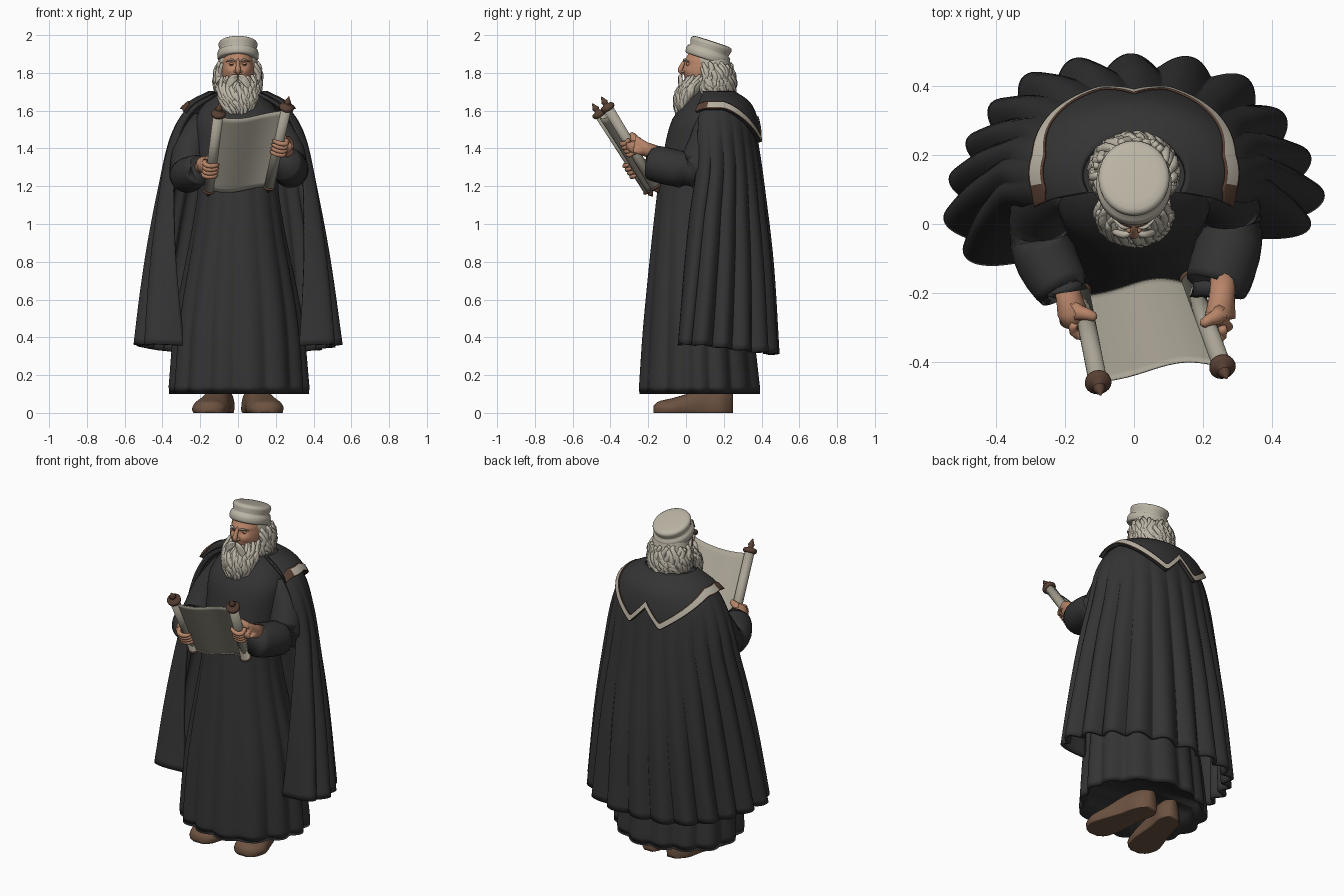
import bpy, bmesh, math, random
from mathutils import Vector as V

if "Cube" in bpy.data.objects:
    bpy.data.objects.remove(bpy.data.objects["Cube"])
random.seed(4)
sin, cos, pi, rad = math.sin, math.cos, math.pi, math.radians

def mat(name, r, g, b):
    m = bpy.data.materials.new(name)
    m.diffuse_color = (r, g, b, 1)
    m.use_nodes = True
    m.node_tree.nodes["Principled BSDF"].inputs["Base Color"].default_value = m.diffuse_color
    return m
DARK = mat("charcoal cloth", .034, .034, .035)
IVORY = mat("ivory", .50, .46, .38)
PARCH = mat("parchment", .40, .37, .30)
SKIN = mat("skin", .48, .235, .14)
SHOE = mat("brown leather", .15, .085, .052)
WOOD = mat("dark wood", .10, .052, .034)

def tab(T, x):
    """Smooth interpolation through rows (x, values...)."""
    x = min(max(x, T[0][0]), T[-1][0])
    i = max(k for k in range(len(T) - 1) if T[k][0] <= x)
    slope = lambda k, c: (T[min(k+1, len(T)-1)][c] - T[max(k-1, 0)][c]) / (T[min(k+1, len(T)-1)][0] - T[max(k-1, 0)][0])
    h = T[i+1][0] - T[i][0]
    t = (x - T[i][0]) / h
    return [(2*t**3-3*t*t+1)*T[i][c] + (t**3-2*t*t+t)*h*slope(i, c) + (3*t*t-2*t**3)*T[i+1][c]
            + (t**3-t*t)*h*slope(i+1, c) for c in range(1, len(T[0]))]

def sheet(bm, f, nu, nv, wrap=True, caps=True, rule=None):
    """Surface from f(u, v); wraps round in u when asked."""
    n = nu if wrap else nu + 1
    rows = [[bm.verts.new(f(i/nu, j/nv)) for i in range(n)] for j in range(nv+1)]
    for j in range(nv):
        for i in range(nu):
            k = (i+1) % n
            fc = bm.faces.new((rows[j][i], rows[j][k], rows[j+1][k], rows[j+1][i]))
            if rule:
                fc.material_index = rule((i+.5)/nu, (j+.5)/nv)
    if wrap and caps:
        bm.faces.new(rows[0])
        bm.faces.new(rows[-1])

def tube(bm, pts, radii, n=10):
    """Round tube along points with a radius at each."""
    pts = [V(p) for p in pts]
    def f(u, v):
        j = round(v*(len(pts)-1))
        d = (pts[min(j+1, len(pts)-1)] - pts[max(j-1, 0)]).normalized()
        x = d.cross(V((.31, .9, .2))).normalized()
        return pts[j] + radii[j]*(cos(2*pi*u)*x + sin(2*pi*u)*d.cross(x))
    sheet(bm, f, n, len(pts)-1)

def smooth_tube(bm, rows, steps=16, n=24):
    T = [(i,) + r for i, r in enumerate(rows)]
    s = [tab(T, k*(len(rows)-1)/steps) for k in range(steps+1)]
    tube(bm, [q[:3] for q in s], [q[3] for q in s], n)

def ball(bm, c, r):
    f = lambda u, v: V((c[0]+r[0]*sin(pi*(v*.98+.01))*cos(2*pi*u), c[1]+r[1]*sin(pi*(v*.98+.01))*sin(2*pi*u),
                        c[2]-r[2]*cos(pi*v)))
    sheet(bm, f, 20, 14)

def done(bm, name, *mats, solid=0):
    bmesh.ops.recalc_face_normals(bm, faces=bm.faces)
    me = bpy.data.meshes.new(name)
    bm.to_mesh(me)
    bm.free()
    me.shade_smooth()
    for m in mats:
        me.materials.append(m)
    ob = bpy.data.objects.new(name, me)
    bpy.context.collection.objects.link(ob)
    if solid:
        md = ob.modifiers.new("thickness", 'SOLIDIFY')
        md.thickness, md.offset = solid, 0
    return ob
new = bmesh.new
fold = lambda x: (sin(x)**2 + .03)**.5              # rounded lobes with soft creases

# robe: pleated skirt up to the neck, hollow at the hem
ROBE = [(.1, .365, .07, .315), (.5, .33, .06, .28), (1.15, .215, .035, .19), (1.4, .22, .065, .18),
        (1.55, .225, .095, .17), (1.63, .185, .125, .145), (1.685, .11, .12, .10), (1.72, .07, .11, .07)]
def robe(u, v):
    z = .2 if v == 0 else .1 + 1.62*max(0, v-.025)/.975
    rx, cy, ry = tab(ROBE, z)
    a = 2*pi*u + pi/2
    w = max(0, 1 - z/1.5)
    k = 1 + w*(.10*(fold(7*(a+pi/2) + .35*sin(3*a)) - .68) + .02*sin(5*a+1))
    k *= .9 if v == 0 else (.985 if v < .04 else 1)
    return V((rx*k*cos(a), cy + ry*k*sin(a), z))
b = new(); sheet(b, robe, 200, 40); done(b, "robe", DARK)

# cloak: open-fronted shell with rounded folds
CLOAK = [(.3, .525, .06, .42), (.8, .468, .08, .37), (1.2, .405, .10, .305), (1.42, .36, .12, .255),
         (1.55, .305, .14, .21), (1.63, .235, .15, .16), (1.69, .12, .14, .085)]
EDGE = [(.3, -27), (1., -17), (1.3, -12), (1.5, -18), (1.69, -30)]
def cloak(u, v):
    a0 = tab(EDGE, .3 + 1.39*v)[0]
    r0 = a0 + 7*(1-v)
    a = rad(r0 + (180 - a0 + 7*(1-v) - r0)*u)
    z0 = .355 - .05*max(0, sin(a)) + .008*fold(14*pi*u)
    z = z0 + (1.69-z0)*v
    rx, cy, ry = tab(CLOAK, z)
    e = min(1, min(u, 1-u)/.075)
    k = 1 - .27*(1-e)**2*(1-v) + .12*(1-v)**.8*min(1, (1-v)*4)*(fold(14*pi*u + .5*sin(9*u)*(1-v)*e) - .72)
    k += .02*(1-v)*sin(23*u)*e
    return V((rx*k*cos(a), cy + ry*k*sin(a), z))
b = new(); sheet(b, cloak, 238, 40, wrap=False); done(b, "cloak", DARK, solid=.02)

# collar: shoulder cape with two back points and a trimmed edge
POINTS = [(0, 1.525), (.25, 1.42), (.97, 1.60), (1.01, 1.60)]
def collar_edge(c):
    for (x0, z0), (x1, z1) in zip(POINTS, POINTS[1:]):
        if c <= x1:
            return z0 + (z1-z0)*(c-x0)/(x1-x0)
def collar(u, v, off=.02):
    a = rad(-25 + 230*u)
    z = 1.69 + (collar_edge(abs(cos(a))) - 1.69)*v
    rx, cy, ry = tab(CLOAK, z-.005)
    return V(((rx+off)*cos(a), cy + (ry+off)*sin(a), z + off*.4))
b = new(); sheet(b, collar, 120, 16, wrap=False); done(b, "collar", DARK, solid=.016)
def trim(u, v):
    a = rad(-25 + 230*u)
    h = 1.69 - collar_edge(abs(cos(a)))
    return collar(u, 1.01 - v*min(.42, .037/h), .031)
b = new()
sheet(b, trim, 120, 8, wrap=False, rule=lambda u, v: 1 if min(u, 1-u) < .07 or v > .87 or v < .12 else 0)
done(b, "collar_trim", IVORY, WOOD, solid=.006)

# sleeves
b = new()
smooth_tube(b, [(.17, .13, 1.54, .08), (.25, .10, 1.42, .09), (.278, .03, 1.29, .092), (.272, -.07, 1.30, .098),
                (.24, -.18, 1.325, .092), (.239, -.175, 1.325, .055)])
smooth_tube(b, [(-.17, .13, 1.54, .08), (-.25, .08, 1.40, .09), (-.272, 0, 1.27, .092), (-.255, -.10, 1.265, .092),
                (-.205, -.19, 1.29, .078), (-.206, -.185, 1.29, .05)])
done(b, "sleeves", DARK)

# scroll: two rolled ends with turned knobs and a sagging sheet
RODS = [(V((-.155, -.20, 1.18)), V((-.105, -.455, 1.575))), (V((.165, -.165, 1.20)), V((.255, -.41, 1.61)))]
rolls, knobs = new(), new()
for p, q in RODS:
    d = (q-p).normalized()
    tube(rolls, [p, q], [.027, .027], 24)
    for end, s, scale in ((q, 1, 1), (p, -1, .55)):
        prof = [(-.005, .03), (0, .037), (.012, .039), (.022, .033), (.026, .016), (.034, .014), (.042, .019), (.05, .014), (.075, .003)]
        tube(knobs, [end + d*s*h*scale for h, r in prof], [r*(1 if s > 0 else .85) for h, r in prof], 20)
done(rolls, "scroll_rolls", PARCH)
done(knobs, "scroll_knobs", WOOD)
def parchment(u, v):
    l, r = (p.lerp(q, .01 + .98*v) for p, q in RODS)
    return l.lerp(r, u) + V((0, .83, .55))*(.026*sin(pi*u) - .008 - .012*sin(2*pi*u)) - V((0, 0, .03*sin(pi*u)))
b = new(); sheet(b, parchment, 30, 16, wrap=False); done(b, "scroll_sheet", PARCH, solid=.005)

# hands: wrist, palm, wrapped fingers and a thumb on each roll
b = new()
for (p, q), s, t0, wrist in ((RODS[0], -1, .30, V((-.20, -.16, 1.30))), (RODS[1], 1, .53, V((.26, -.15, 1.375)))):
    d = (q-p).normalized()
    side = V((s, 0, 0))
    side = (side - d*side.dot(d)).normalized()
    fwd = side.cross(d)*s
    fwd = -fwd if fwd.y > 0 else fwd
    c = p.lerp(q, t0)
    palm = c + side*.038 - fwd*.012
    tube(b, [wrist, wrist.lerp(palm, .5), palm - fwd*.012, palm + fwd*.02, palm + fwd*.036], [.038, .038, .045, .038, .014], 16)
    for i in range(4):
        o = c + d*(i-1.6)*.023
        arc = [rad(-15 + 175*k/8) for k in range(9)]
        rr = [.038 + .006*sin(k*pi/4) for k in range(9)]
        tube(b, [o + (side*cos(g) + fwd*sin(g))*r for g, r in zip(arc, rr)], [.013]*3 + [.0135, .012, .0125, .0115, .01, .004], 10)
    tube(b, [palm - fwd*.03, c - fwd*.036 + side*.022 + d*.02, c - fwd*.038 - side*.004 + d*.035, c - fwd*.034 - side*.02 + d*.042,
             c - fwd*.033 - side*.028 + d*.044], [.028, .024, .017, .014, .005], 12)
done(b, "hands", SKIN)

# head with sunken eye sockets, lids, cheeks and nose
def head(u, v):
    a, e = 2*pi*u, pi*(.005 + .99*v)
    x, y, z = .086*sin(e)*cos(a), .1 + .113*sin(e)*sin(a), 1.815 - .135*cos(e)
    if y < .1:
        y += .015*math.exp(-((abs(x)-.034)/.017)**2 - ((z-1.846)/.013)**2)
        y -= .007*math.exp(-((abs(x)-.045)/.02)**2 - ((z-1.81)/.015)**2)
        y -= .006*math.exp(-((z-1.868)/.01)**2)
    return V((x, y, z))
b = new(); sheet(b, head, 64, 48)
smooth_tube(b, [(0, 0, 1.872, .006), (0, -.012, 1.855, .010), (0, -.024, 1.832, .012), (0, -.030, 1.815, .014),
                (0, -.022, 1.802, .011), (0, -.006, 1.798, .005)], 14, 14)
for s in (-1, 1):
    ball(b, (s*.013, -.015, 1.808), (.010, .012, .008))
    ball(b, (s*.034, .011, 1.846), (.013, .009, .009))
done(b, "head", SKIN)
b = new()
for s in (-1, 1):
    ball(b, (s*.034, .0045, 1.845), (.008, .005, .0025))
done(b, "eyes", WOOD)

# strands of hair laid over a solid core
def strands(b, core, count, a0, a1, z_top, z_end, r, wav):
    for i in range(count):
        a = rad(a0 + (a1-a0)*(i + random.random()*.6)/count)
        zt, ze, ph = random.uniform(*z_top), random.uniform(*z_end), random.uniform(0, 6.3)
        pts, rs = [], []
        for k in range(11):
            t = k/10
            z = zt + (ze-zt)*t
            rx, cy, ry = tab(core, z)
            g, o = a + wav*sin(ph + 9*t), .005*sin(ph + 11*t)
            pts.append(((rx+o)*cos(g), cy + (ry+o)*sin(g), z))
            rs.append(r*(.35 + 1.1*sin(pi*(.12 + .84*t))))
        tube(b, pts, rs, 7)
def core_mesh(b, T):
    def f(u, v):
        z = T[0][0] + (T[-1][0]-T[0][0])*v
        rx, cy, ry = tab(T, z)
        return V((rx*cos(2*pi*u), cy + ry*sin(2*pi*u), z))
    sheet(b, f, 40, 16)

BEARD = [(1.555, .030, -.025, .018), (1.60, .066, -.012, .038), (1.67, .093, .01, .060), (1.735, .103, .045, .068),
         (1.78, .090, .085, .075)]
b = new()
core_mesh(b, BEARD)
strands(b, BEARD, 30, -185, 5, (1.74, 1.79), (1.56, 1.62), .0105, .10)
strands(b, BEARD, 26, -165, -15, (1.70, 1.745), (1.555, 1.60), .010, .14)
for s in (-1, 1):                                   # moustache and brows
    for k in range(4):
        smooth_tube(b, [(s*.004, -.024, 1.787 - k*.005, .006), (s*.03, -.031, 1.778 - k*.009, .011),
                        (s*.055, -.024, 1.745 - k*.012, .009), (s*.06, -.03, 1.705 - k*.012, .002)], 10, 8)
    smooth_tube(b, [(s*.014, -.012, 1.862, .003), (s*.035, -.008, 1.870, .006), (s*.062, .016, 1.860, .002)], 8, 8)
done(b, "beard", IVORY)

HAIR = [(1.64, .070, .16, .06), (1.68, .102, .15, .095), (1.77, .116, .15, .099), (1.88, .100, .135, .094)]
b = new()
core_mesh(b, HAIR)
strands(b, HAIR, 30, -38, 218, (1.82, 1.86), (1.645, 1.70), .0125, .12)
strands(b, HAIR, 24, -30, 210, (1.76, 1.80), (1.635, 1.67), .012, .17)
done(b, "hair", IVORY)

# cap: banded round hat tipped backwards
CAP = [(.09, 0), (.103, 0), (.109, .008), (.110, .03), (.106, .044), (.097, .050), (.097, .056), (.103, .078), (.103, .086),
       (.099, .094), (.090, .099), (.07, .101), (.02, .102)]
def cap(u, v):
    r, h = CAP[round(v*(len(CAP)-1))]
    x, y = r*cos(2*pi*u), 1.1*r*sin(2*pi*u)
    t = rad(18)
    return V((x, .108 + y*cos(t) + h*sin(t), 1.871 - y*sin(t) + h*cos(t)))
b = new(); sheet(b, cap, 48, len(CAP)-1); done(b, "cap", IVORY)

# shoes: flat-soled loft from toe to heel
SHOES = [(-.172, .03, .025), (-.15, .07, .045), (-.08, .097, .062), (0, .09, .085), (.1, .075, .12), (.2, .07, .12), (.25, .03, .10)]
for s, name in ((-1, "left_shoe"), (1, "right_shoe")):
    def shoe(u, v):
        y = -.172 + .422*v
        w, h = tab(SHOES, y)
        c, e = cos(2*pi*u), sin(2*pi*u)
        x = w*math.copysign(abs(c)**.7, c)*(1 if e > 0 else .95)
        return V((s*(.148 - .09*max(0, v-.2)) + x, y, .014 + h*e if e > 0 else .014*(1 + max(e*4, -1))))
    b = new(); sheet(b, shoe, 32, 24); done(b, name, SHOE)
